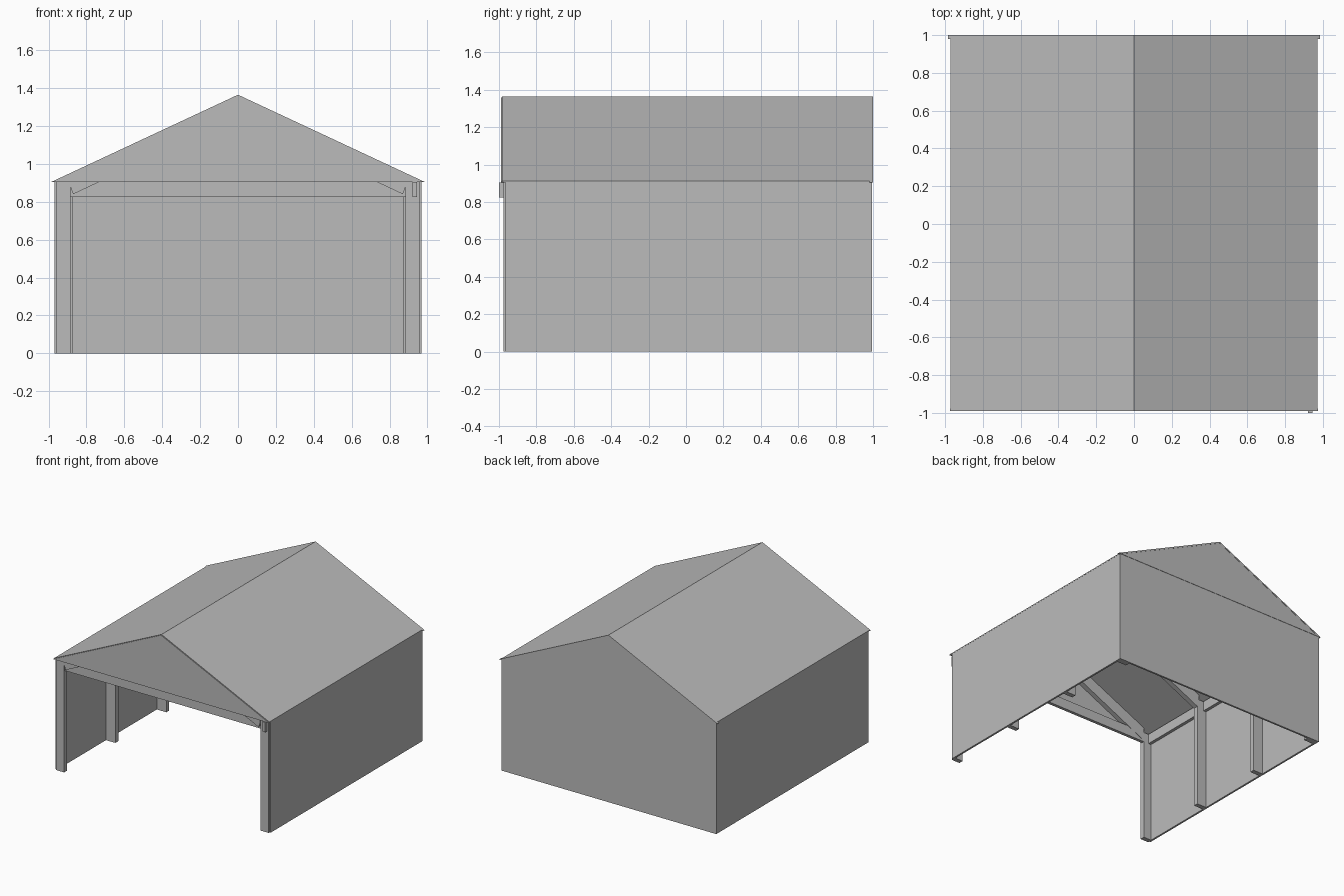
import bpy

if "Cube" in bpy.data.objects:
    bpy.data.objects.remove(bpy.data.objects["Cube"])

grey = bpy.data.materials.new("plain grey")
grey.diffuse_color = (0.5, 0.5, 0.5, 1)
grey.use_nodes = True
grey.node_tree.nodes["Principled BSDF"].inputs["Base Color"].default_value = grey.diffuse_color

EAVE, RIDGE, SPAN = 0.905, 1.365, 0.985
SLOPE = (RIDGE - EAVE) / SPAN


def roof_z(x):
    return RIDGE - SLOPE * abs(x)


def prism(name, outline, y0, y1):
    """Extrude an x-z outline along y."""
    n = len(outline)
    verts = [(x, y, z) for y in (y0, y1) for x, z in outline]
    faces = [tuple(range(n)), tuple(range(2 * n - 1, n - 1, -1))]
    faces += [(i, i + n, (i + 1) % n + n, (i + 1) % n) for i in range(n)]
    mesh = bpy.data.meshes.new(name)
    mesh.from_pydata(verts, [], faces)
    # keep normals outward for mirrored outlines
    area = sum(outline[i][0] * outline[(i + 1) % n][1]
               - outline[(i + 1) % n][0] * outline[i][1] for i in range(n))
    if area < 0:
        mesh.flip_normals()
    mesh.materials.append(grey)
    obj = bpy.data.objects.new(name, mesh)
    bpy.context.collection.objects.link(obj)
    return obj


def box(name, x0, x1, y0, y1, z0, z1):
    return prism(name, [(x0, z0), (x1, z0), (x1, z1), (x0, z1)], y0, y1)


# Back wall and gable sheets
box("back_wall", -0.97, 0.97, 0.98, 0.995, 0, EAVE)
gable = [(-0.975, EAVE), (0.975, EAVE), (0, RIDGE - 0.005)]
prism("front_gable", gable, -0.99, -0.977)
prism("back_gable", gable, 0.985, 0.998)

# Front lintel and the small bracket beside it
box("front_lintel", -0.885, 0.885, -0.965, -0.94, 0.825, EAVE)
box("front_bracket", 0.92, 0.945, -1.0, -0.965, 0.825, EAVE)

frames = (-0.965, -0.325, 0.33, 0.955)
for s, side in ((-1, "left"), (1, "right")):
    # Side wall, roof slab and the wider eave tip at the back
    x0, x1 = sorted((s * 0.955, s * 0.97))
    box(side + "_wall", x0, x1, -0.965, 0.995, 0, EAVE)
    prism(side + "_roof", [(0, RIDGE), (0, RIDGE - 0.012),
                           (s * 0.972, roof_z(0.972) - 0.008),
                           (s * 0.972, roof_z(0.972))], -0.985, 1.0)
    prism(side + "_back_verge", [(0, RIDGE), (0, RIDGE - 0.012),
                                 (s * 0.96, EAVE),
                                 (s * 0.985, EAVE)], 0.98, 1.0)
    # Eave beam along the wall top
    x0, x1 = sorted((s * 0.93, s * 0.955))
    box(side + "_eave_beam", x0, x1, -0.95, 0.98, 0.825, EAVE)
    # Frame posts and sloping rafters
    for i, y in enumerate(frames):
        inner = 0.885 if i == 0 else 0.87
        x0, x1 = sorted((s * inner, s * 0.96))
        box(side + "_post", x0, x1, y - 0.012, y + 0.025, 0, EAVE)
        prism(side + "_rafter", [(0, RIDGE - 0.012), (0, RIDGE - 0.115),
                                 (s * 0.87, 0.84), (s * 0.885, 0.88),
                                 (s * 0.885, roof_z(0.885) - 0.01)],
              y - 0.014, y + 0.027)
